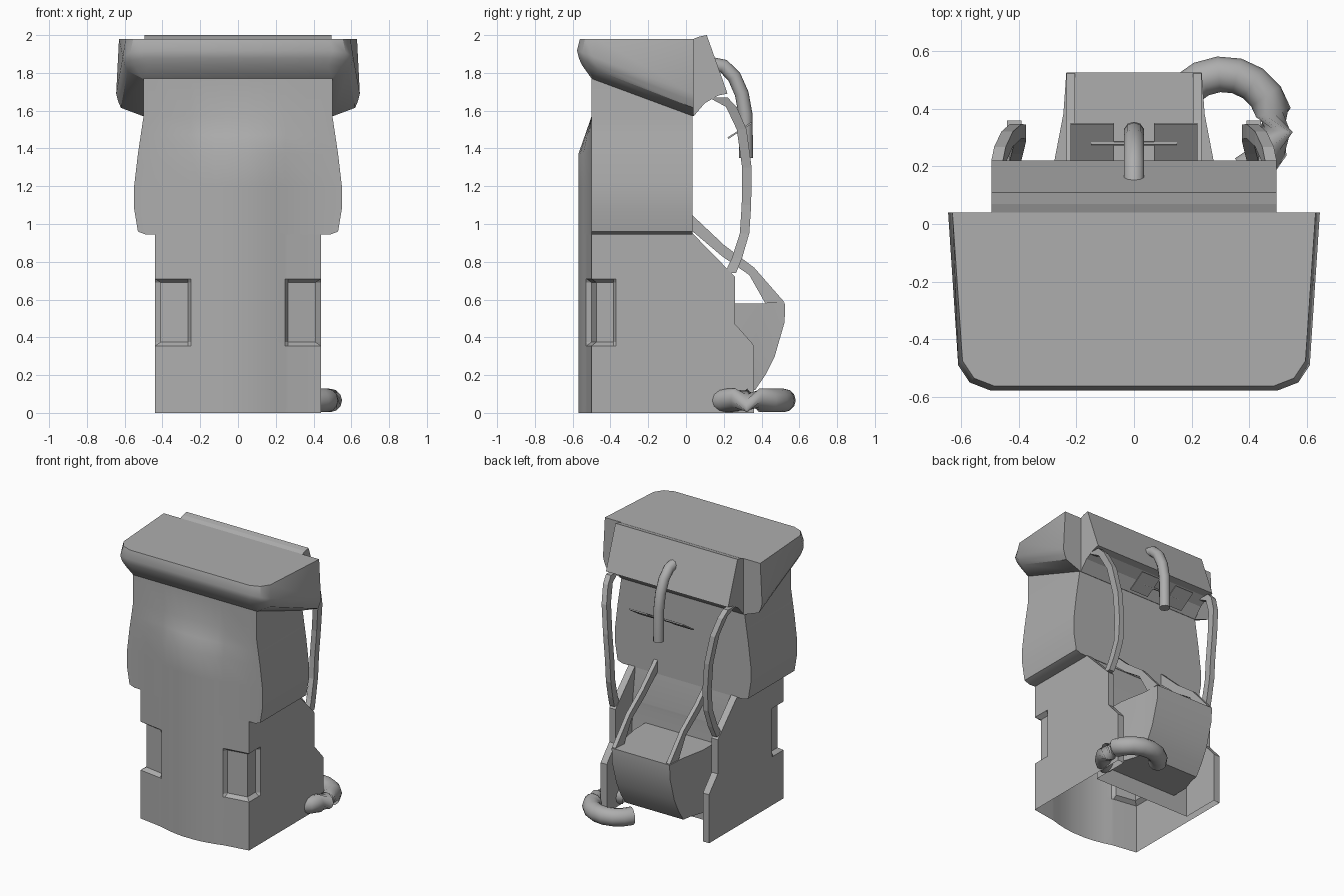
import bpy, bmesh, math
from mathutils import Vector

cube = bpy.data.objects.get("Cube")
if cube:
    bpy.data.objects.remove(cube, do_unlink=True)

GREY = (0.42, 0.42, 0.42, 1)
mat = bpy.data.materials.new("plain grey")
mat.use_nodes = True
mat.diffuse_color = GREY
mat.node_tree.nodes["Principled BSDF"].inputs["Base Color"].default_value = GREY


def finish(name, bm, smooth=30):
    bmesh.ops.remove_doubles(bm, verts=bm.verts, dist=0.0005)
    bmesh.ops.recalc_face_normals(bm, faces=bm.faces)
    mesh = bpy.data.meshes.new(name)
    bm.to_mesh(mesh)
    bm.free()
    obj = bpy.data.objects.new(name, mesh)
    bpy.context.collection.objects.link(obj)
    mesh.materials.append(mat)
    if smooth:
        bpy.ops.object.select_all(action="DESELECT")
        obj.select_set(True)
        bpy.context.view_layer.objects.active = obj
        bpy.ops.object.shade_smooth_by_angle(angle=math.radians(smooth))
    return obj


def loft(name, rings, caps=(True, True), smooth=30):
    """Skin closed rings of equal point count."""
    bm = bmesh.new()
    rows = [[bm.verts.new(p) for p in ring] for ring in rings]
    n = len(rows[0])
    for a, b in zip(rows, rows[1:]):
        for i in range(n):
            j = (i + 1) % n
            bm.faces.new((a[i], a[j], b[j], b[i]))
    for row, cap in zip((rows[0], rows[-1]), caps):
        if cap:
            bm.faces.new(row)
    return finish(name, bm, smooth)


def mirrored(half):
    """Close a right-hand half outline across x = 0."""
    return half + [(-x, y, z) for x, y, z in reversed(half)]


def prism(name, profile, x0, x1, smooth=0):
    return loft(name, [[(x, y, z) for y, z in profile] for x in (x0, x1)], smooth=smooth)


def tube(name, points, radius, sides=10):
    pts = [Vector(p) for p in points]
    rings = []
    for i, p in enumerate(pts):
        t = (pts[min(i + 1, len(pts) - 1)] - pts[max(i - 1, 0)]).normalized()
        ref = Vector((1, 0, 0)) if abs(t.x) < 0.1 else Vector((0, 0, 1))
        u = t.cross(ref).normalized()
        v = t.cross(u)
        rings.append([p + radius * (math.cos(a) * u + math.sin(a) * v)
                      for a in (math.tau * k / sides for k in range(sides))])
    return loft(name, rings, smooth=50)


# Lower body: open-bottomed wall with recessed corner pockets and side fins
BULGE = [(0.2, -0.545), (0.12, -0.562), (0.05, -0.57)]


def lower_ring(z, fin, panel, pocket):
    if pocket:
        corner = [(0.41, -0.385), (0.41, -0.475), (0.265, -0.5)]
    else:
        corner = [(0.44, -0.385), (0.44, -0.5), (0.265, -0.527)]
    half = [(0.39, panel), (0.39, fin), (0.44, fin), (0.44, -0.37)] + corner + [(0.25, -0.53)] + BULGE
    return mirrored([(x, y, z) for x, y in half])


lower_rows = [(0, 0.36, 0.08, 0), (0.355, 0.36, 0.08, 0), (0.375, 0.345, 0.08, 1),
              (0.47, 0.26, 0.07, 1), (0.69, 0.26, 0.06, 1), (0.71, 0.26, 0.06, 0),
              (0.72, 0.26, 0.06, 0), (0.95, 0.035, 0.03, 0)]
loft("lower_body", [lower_ring(*r) for r in lower_rows], caps=(False, False), smooth=25)


# Upper body: wider bulging compartment whose front flattens towards the lid
def upper_ring(z, w, bulge):
    half = [(w, 0.035), (w, -0.5), (0.44, -0.5), (0.25, -0.53)] + BULGE
    return mirrored([(x, -0.5 + (y + 0.5) * bulge if y < -0.5 else y, z) for x, y in half])


loft("upper_body", [upper_ring(*r) for r in (
    (0.945, 0.49, 1), (0.96, 0.53, 1), (1.08, 0.55, 1), (1.2, 0.55, 1), (1.37, 0.53, 1),
    (1.47, 0.515, 0.5), (1.57, 0.5, 0), (1.8, 0.5, 0))], smooth=30)

# Lid: overhanging cap with a sloping underside
outline = [(0.645, 0.04), (0.61, -0.49), (0.57, -0.55), (0.5, -0.577)]


def lid_ring(grow, lift=None, top=None):
    ring = []
    for x, y in outline:
        under = 1.57 - 0.37 * (y - 0.04)
        px, py = x + grow, (y if y > 0 else y - grow)
        ring.append((px, py, top if top else under + lift))
    return mirrored(ring)


lid_base = mirrored([(0.5, y, 1.57 - 0.37 * (y - 0.04)) for y in (0.04, -0.49, -0.495, -0.5)])
loft("lid", [lid_base, lid_ring(-0.025, 0.045), lid_ring(-0.01, 0.08), lid_ring(0, 0.12),
             lid_ring(-0.015, top=1.98)], smooth=35)

# Rear flap behind the lid
prism("rear_flap", [(0.04, 1.98), (0.07, 1.992), (0.11, 2.0), (0.22, 1.69), (0.17, 1.68),
                    (0.1, 1.64), (0.04, 1.57)], -0.495, 0.495)

# Grab handle with its buckle
tube("grab_handle", [(0, 0.12, 1.85), (0, 0.2, 1.835), (0, 0.255, 1.78), (0, 0.295, 1.69),
                     (0, 0.315, 1.58), (0, 0.318, 1.35)], 0.037)
tube("buckle_bar", [(-0.15, 0.28, 1.495), (0.15, 0.28, 1.495)], 0.008, 6)
for side, label in ((1, "left"), (-1, "right")):
    prism(label + "_buckle_plate", [(0.225, 1.45), (0.22, 1.458), (0.345, 1.54), (0.35, 1.532)],
          side * 0.07, side * 0.22)

    # Shoulder strap: thin ribbon from the flap to the side fin
    path = [(0.475, 0.17, 1.67, 0.05), (0.465, 0.24, 1.62, 0.028), (0.44, 0.295, 1.5, 0.026),
            (0.41, 0.322, 1.3, 0.025), (0.395, 0.32, 1.1, 0.025), (0.395, 0.31, 0.95, 0.025),
            (0.405, 0.27, 0.82, 0.027), (0.415, 0.235, 0.74, 0.03)]
    loft(label + "_shoulder_strap", [
        [(side * (x + dx), y + dy * w, z) for dx, dy in ((-0.02, -1), (0.02, -1), (0.02, 1), (-0.02, 1))]
        for x, y, z, w in path], smooth=0)

    # Hip strap: flat plate bridging the back panel and the hip pad
    prism(label + "_hip_strap", [(0.03, 1.05), (0.2, 0.89), (0.36, 0.77), (0.522, 0.585), (0.42, 0.58),
                                 (0.335, 0.73), (0.19, 0.83), (0.03, 0.965)], side * 0.205, side * 0.235)

# Hip pad: flared towards the back panel, tapering downwards
pad = [(0.525, 0.58), (0.522, 0.48), (0.47, 0.3), (0.42, 0.2), (0.365, 0.12)]
loft("hip_pad", [mirrored([(0.235, y, z), (0.245, 0.5 * y + 0.12, z), (0.28, 0.2, z), (0.28, 0.07, z)])
                 for y, z in pad], smooth=30)

# Hip loop: open ring lying at the base
arc = [math.radians(a) for a in range(-65, 160, 20)]
tube("hip_loop", [(0.31 + 0.18 * math.cos(a), 0.34 + 0.18 * math.sin(a), 0.066) for a in arc], 0.062, 12)
